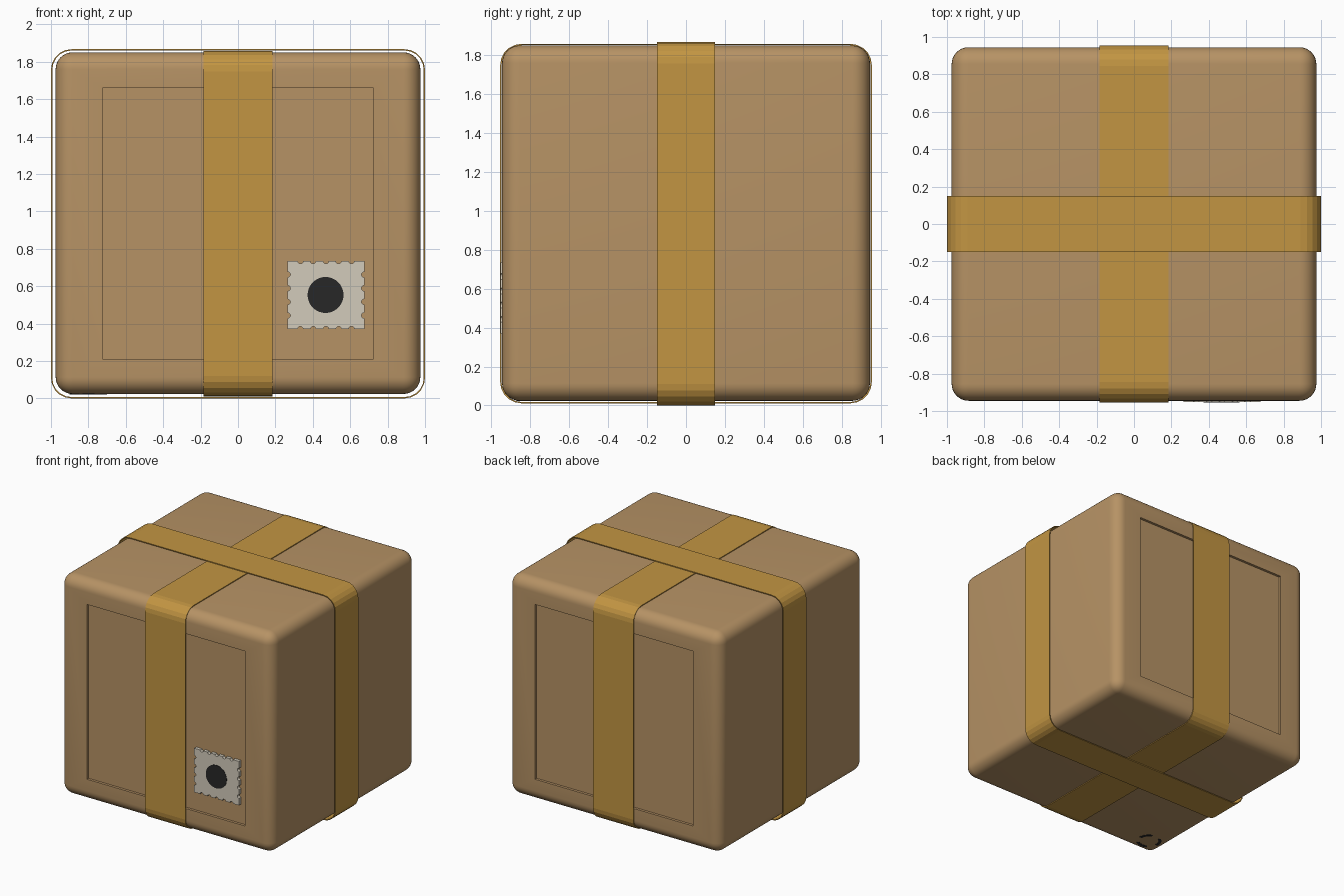
import bpy, bmesh
from math import pi, cos, sin

if "Cube" in bpy.data.objects:
    bpy.data.objects.remove(bpy.data.objects["Cube"])


def material(name, rgb):
    m = bpy.data.materials.new(name)
    m.diffuse_color = (*rgb, 1)
    m.use_nodes = True
    m.node_tree.nodes["Principled BSDF"].inputs["Base Color"].default_value = m.diffuse_color
    return m


CARD = material("cardboard", (0.47, 0.29, 0.13))
TAPE = material("tape", (0.54, 0.30, 0.055))
PAPER = material("paper", (0.65, 0.60, 0.50))
INK = material("ink", (0.02, 0.02, 0.02))


def finish(bm, name, mat, smooth=False):
    bmesh.ops.recalc_face_normals(bm, faces=bm.faces)
    me = bpy.data.meshes.new(name)
    bm.to_mesh(me)
    bm.free()
    ob = bpy.data.objects.new(name, me)
    bpy.context.collection.objects.link(ob)
    me.materials.append(mat)
    if smooth:
        bpy.ops.object.select_all(action='DESELECT')
        ob.select_set(True)
        bpy.context.view_layer.objects.active = ob
        bpy.ops.object.shade_smooth_by_angle()
    return ob


def plate(name, mat, points, place, a, b):
    """Extrude a 2D outline from depth a to depth b."""
    bm = bmesh.new()
    lo, hi = [[bm.verts.new(place(u, v, d)) for u, v in points] for d in (a, b)]
    bm.faces.new(lo)
    bm.faces.new(hi)
    n = len(points)
    for i in range(n):
        j = (i + 1) % n
        bm.faces.new((lo[i], lo[j], hi[j], hi[i]))
    return finish(bm, name, mat)


# Rounded box with recessed panels front and back
bm = bmesh.new()
bmesh.ops.create_cube(bm, size=1)
for v in bm.verts:
    v.co = (v.co.x * 1.95, v.co.y * 1.89, v.co.z * 1.826 + 0.937)
bmesh.ops.bevel(bm, geom=bm.edges[:], offset=0.09, segments=8, profile=0.5, affect='EDGES')
bm.normal_update()
panels = [f for f in bm.faces if abs(f.normal.y) > 0.99 and f.calc_area() > 1]
bmesh.ops.inset_individual(bm, faces=panels, thickness=0.08)
for f in panels:
    for v in f.verts:
        v.co.x = 0.725 if v.co.x > 0 else -0.725
        v.co.z = 1.66 if v.co.z > 0.93 else 0.21
bm.normal_update()
bmesh.ops.inset_individual(bm, faces=panels, thickness=0.001, depth=-0.02)
finish(bm, "box", CARD, True)


def rounded(hw, z0, z1, r, seg=5):
    pts = []
    for k, (sx, z) in enumerate(((1, z1 - r), (-1, z1 - r), (-1, z0 + r), (1, z0 + r))):
        for i in range(seg + 1):
            a = (k + i / seg) * pi / 2
            pts.append((sx * (hw - r) + r * cos(a), z + r * sin(a)))
    return pts


def band(name, hw, z0, z1, width, place, t=0.007, r=0.11):
    """Thin closed strap around the box."""
    bm = bmesh.new()
    loops = []
    for inset, side in ((0, -1), (0, 1), (t, 1), (t, -1)):
        pts = rounded(hw - inset, z0 + inset, z1 - inset, r - inset)
        loops.append([bm.verts.new(place(u, v, side * width / 2)) for u, v in pts])
    n = len(loops[0])
    for k in range(4):
        p, q = loops[k], loops[(k + 1) % 4]
        for i in range(n):
            j = (i + 1) % n
            bm.faces.new((p[i], p[j], q[j], q[i]))
    finish(bm, name, TAPE)


# Crossing tape bands
band("tape_front_to_back", 0.955, 0.011, 1.858, 0.37, lambda u, v, d: (d, u, v))
band("tape_side_to_side", 1.0, 0.0, 1.867, 0.30, lambda u, v, d: (u, d, v))


def notched_side(p, q, count, r):
    """Straight side from p to q (counter-clockwise) with round bites."""
    length = abs(q[0] - p[0]) + abs(q[1] - p[1])
    dx, dy = (q[0] - p[0]) / length, (q[1] - p[1]) / length
    out = [p]
    for k in range(count):
        c = length * (k + 1) / (count + 1)
        for i in range(7):
            a = pi * (1 - i / 6)
            s, h = c + r * cos(a), r * sin(a)
            out.append((p[0] + dx * s - dy * h, p[1] + dy * s + dx * h))
    return out


# Stamp with perforated edge and dark dot
def on_front(u, v, d):
    return (u, d, v)


corners = [(0.265, 0.37), (0.675, 0.37), (0.675, 0.735), (0.265, 0.735)]
outline = []
for k in range(4):
    outline += notched_side(corners[k], corners[(k + 1) % 4], 5 - k % 2, 0.015)
plate("stamp", PAPER, outline, on_front, -0.92, -0.952)
dot = [(0.468 + 0.096 * cos(i * pi / 20), 0.553 + 0.096 * sin(i * pi / 20)) for i in range(40)]
plate("stamp_dot", INK, dot, on_front, -0.93, -0.954)

# Small printed arcs underneath, near the front left corner
for k in range(3):
    arc = [k * 2 * pi / 3 + i * 0.2 for i in range(7)]
    pts = [(-0.80 + r * cos(a), -0.77 + r * sin(a))
           for r, angles in ((0.10, arc), (0.075, arc[::-1])) for a in angles]
    plate(f"bottom_mark_{k + 1}", INK, pts, lambda u, v, d: (u, v, d), 0.022, 0.03)
